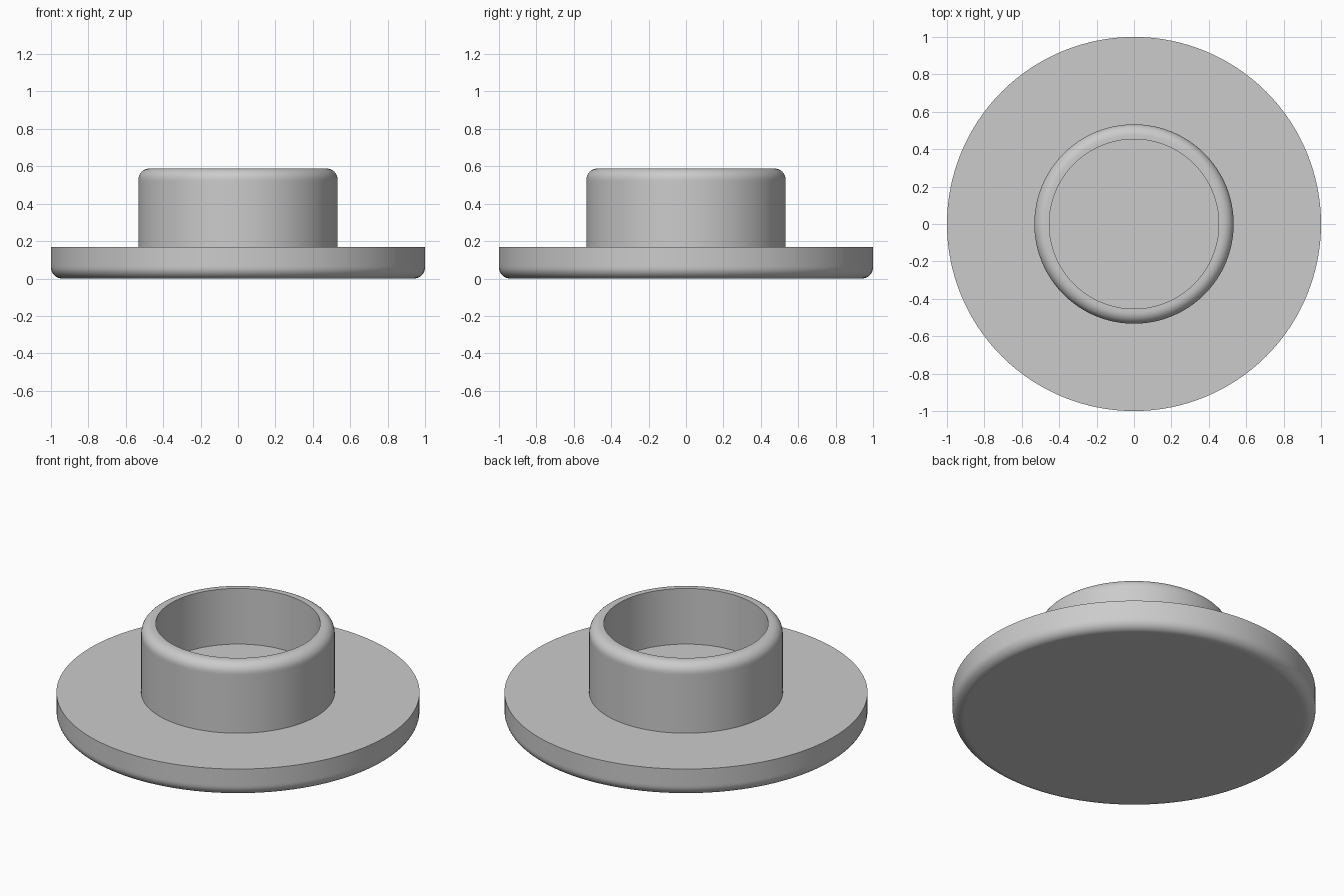
import bpy, bmesh, math

if "Cube" in bpy.data.objects:
    bpy.data.objects.remove(bpy.data.objects["Cube"])

SIDES = 128
FILLET = 0.06
FLANGE_R, FLANGE_Z = 1.0, 0.168
COLLAR_R, BORE_R, TOP_Z = 0.533, 0.453, 0.588
FLOOR_Z = 0.25


def arc(cx, cz, start, end, steps=8):
    """Fillet points in the (radius, height) plane."""
    angles = [math.radians(start + (end - start) * i / steps) for i in range(steps + 1)]
    return [(cx + FILLET * math.cos(a), cz + FILLET * math.sin(a)) for a in angles]


def lathe(name, profile, material):
    """Revolve a profile around z; points on the axis become poles."""
    bm = bmesh.new()
    rings = []
    for r, z in profile:
        n = 1 if r == 0 else SIDES
        rings.append([bm.verts.new((r * math.cos(math.tau * i / SIDES),
                                    r * math.sin(math.tau * i / SIDES), z)) for i in range(n)])
    for a, b in zip(rings, rings[1:]):
        for i in range(SIDES):
            j = (i + 1) % SIDES
            quad = [a[i % len(a)], a[j % len(a)], b[j % len(b)], b[i % len(b)]]
            bm.faces.new(list(dict.fromkeys(quad)))
    bmesh.ops.recalc_face_normals(bm, faces=bm.faces)
    mesh = bpy.data.meshes.new(name)
    bm.to_mesh(mesh)
    bm.free()
    mesh.materials.append(material)
    obj = bpy.data.objects.new(name, mesh)
    bpy.context.collection.objects.link(obj)
    bpy.context.view_layer.objects.active = obj
    obj.select_set(True)
    bpy.ops.object.shade_smooth_by_angle(angle=math.radians(30))
    return obj


grey = bpy.data.materials.new("light_grey")
grey.diffuse_color = (0.6, 0.6, 0.6, 1)
grey.use_nodes = True
grey.node_tree.nodes["Principled BSDF"].inputs["Base Color"].default_value = grey.diffuse_color

# Flange with rounded underside, hollow collar with rounded rim, raised bore floor
profile = [(0, 0), (FLANGE_R - FILLET - 0.01, 0)]
profile += arc(FLANGE_R - FILLET, FILLET, -90, 0)
profile += [(FLANGE_R, FILLET + 0.01), (FLANGE_R, FLANGE_Z), (COLLAR_R, FLANGE_Z),
            (COLLAR_R, TOP_Z - FILLET - 0.01)]
profile += arc(COLLAR_R - FILLET, TOP_Z - FILLET, 0, 90)
profile += [(BORE_R, TOP_Z), (BORE_R, FLOOR_Z), (0, FLOOR_Z)]
lathe("flanged_collar", profile, grey)
